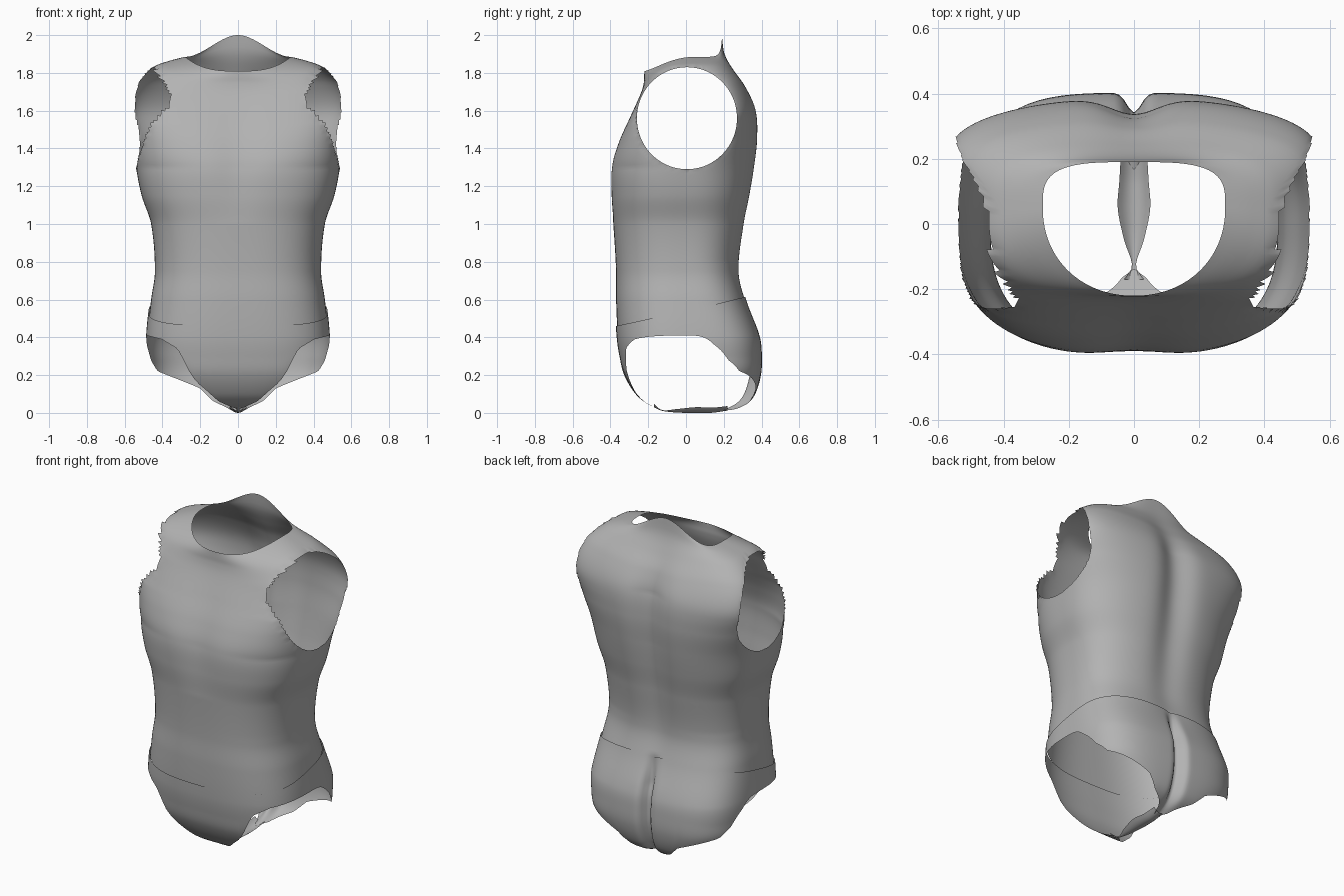
import bpy
import bmesh
import math

if "Cube" in bpy.data.objects:
    bpy.data.objects.remove(bpy.data.objects["Cube"], do_unlink=True)

COLUMNS = 200

# Lower body: height, half width, front y, back y
LOWER = [
    (0.01, 0.18, -0.10, 0.22), (0.02, 0.20, -0.13, 0.26), (0.05, 0.28, -0.20, 0.32),
    (0.1, 0.36, -0.26, 0.36), (0.2, 0.455, -0.32, 0.39), (0.3, 0.475, -0.345, 0.395),
    (0.4, 0.48, -0.36, 0.385), (0.6, 0.46, -0.37, 0.315), (0.75, 0.44, -0.37, 0.285),
    (1.0, 0.46, -0.385, 0.315), (1.15, 0.51, -0.4, 0.345),
]
# Upper body: level, half width, side y, side z, front y, front z, back y, back z
UPPER = [
    (1.3, 0.54, 0.02, 1.3, -0.4, 1.3, 0.37, 1.3),
    (1.45, 0.56, 0.12, 1.45, -0.36, 1.43, 0.385, 1.45),
    (1.6, 0.57, 0.2, 1.6, -0.3, 1.56, 0.375, 1.6),
    (1.72, 0.54, 0.15, 1.74, -0.245, 1.68, 0.32, 1.72),
    (1.8, 0.45, 0.06, 1.83, -0.225, 1.74, 0.25, 1.82),
    (1.86, 0.36, 0.05, 1.865, -0.222, 1.78, 0.205, 1.91),
    (1.9, 0.28, 0.05, 1.885, -0.22, 1.81, 0.19, 2.0),
]
RINGS = [(z, w, 0.0, z, f, z, b, z) for z, w, f, b in LOWER] + UPPER
# Level, squareness of the front half, squareness of the back half
SQUARENESS = [(0.0, 2.9, 3.5), (0.4, 2.9, 3.4), (0.8, 2.7, 2.6), (1.3, 2.7, 2.5),
              (1.55, 4.0, 2.4), (1.72, 4.0, 2.5), (1.9, 2.1, 3.5)]
# Level, depth of the seat cleft, spine groove and chest hollow
GROOVES = [(0.0, 0.06, 0, 0), (0.45, 0.06, 0, 0), (0.62, 0.0, 0.01, 0), (1.0, 0, 0.03, 0),
           (1.3, 0, 0.045, 0.02), (1.6, 0, 0.05, 0.01), (1.8, 0, 0.01, 0), (1.9, 0, 0, 0)]
# Leg opening height from the centre line out to the hip
LEG_FRONT = [(0, 0.02), (0.15, 0.03), (0.33, 0.06), (0.5, 0.16), (0.59, 0.27),
             (0.66, 0.34), (0.83, 0.39), (1, 0.41)]
LEG_BACK = [(0, 0.01), (0.2, 0.015), (0.42, 0.06), (0.5, 0.13), (0.72, 0.18),
            (0.9, 0.22), (0.96, 0.28), (0.99, 0.36), (1, 0.41)]


def linear(keys, u):
    """Values of a key table at u, joined by straight lines."""
    u = min(max(u, keys[0][0]), keys[-1][0])
    for a, b in zip(keys, keys[1:]):
        if u <= b[0]:
            f = (u - a[0]) / (b[0] - a[0])
            return [p + (q - p) * f for p, q in zip(a[1:], b[1:])]


def smooth(keys, u):
    """Values of a key table at u, joined by a smooth curve."""
    u = min(max(u, keys[0][0]), keys[-1][0])
    last = len(keys) - 1
    i = next(k for k in range(last) if u <= keys[k + 1][0])
    a, b = keys[i], keys[i + 1]
    before, after = keys[max(i - 1, 0)], keys[min(i + 2, last)]
    span = b[0] - a[0]
    t = (u - a[0]) / span
    result = []
    for k in range(1, len(a)):
        m0 = (b[k] - before[k]) / (b[0] - before[0]) * span
        m1 = (after[k] - a[k]) / (after[0] - a[0]) * span
        d = b[k] - a[k]
        result.append(a[k] + t * (m0 + t * (3 * d - 2 * m0 - m1 + t * (m0 + m1 - 2 * d))))
    return result


def outline(level, angle):
    """Unit cross-section: sideways and forward/backward share."""
    front, back = linear(SQUARENESS, level)
    sx, cy = math.sin(angle), -math.cos(angle)
    n = front if cy < 0 else back
    r = (abs(sx) ** n + abs(cy) ** n) ** (-1 / n)
    return r * sx, r * cy


def surface(level, angle, swell=0.0):
    """Point on the torso at a level and an angle around it."""
    w, yc, zs, yf, zf, yb, zb = smooth(RINGS, level)
    cleft, spine, chest = linear(GROOVES, level)
    s, c = outline(level, angle)
    x, side = (w + swell) * s, min(abs(s), 1)
    if c < 0:
        y = yc + (yc - yf + swell) * c
        y += chest * math.exp(-(x / 0.12) ** 2)
        z = zs + (zf - zs) * (1 - side ** 3)
    else:
        y = yc + (yb - yc + swell) * c
        y -= spine * math.exp(-(x / 0.1) ** 2) + cleft * math.exp(-(x / 0.03) ** 2)
        rise = 1 - side
        z = zs + (zb - zs) * rise * rise * (3 - 2 * rise)
    return x, y, z


def waist_seam(angle):
    return 0.53 + 0.22 * surface(0.53, angle)[1]


def leg_edge(angle):
    s, c = outline(0.25, angle)
    return linear(LEG_FRONT if c < 0 else LEG_BACK, abs(s))[0]


def loft(rows, closed):
    """Skin a list of equally long point rows."""
    bm = bmesh.new()
    grid = [[bm.verts.new(p) for p in row] for row in rows]
    count = len(grid[0])
    for low, high in zip(grid, grid[1:]):
        for i in range(count if closed else count - 1):
            j = (i + 1) % count
            bm.faces.new((low[i], low[j], high[j], high[i]))
    return bm


def band(bottom, top, steps, swell=0.0):
    angles = [2 * math.pi * i / COLUMNS for i in range(COLUMNS)]
    ends = [(a, bottom(a), top(a)) for a in angles]
    return loft([[surface(lo + (hi - lo) * k / steps, a, swell) for a, lo, hi in ends]
                 for k in range(steps + 1)], True)


def cut_armholes(bm):
    """Open an oval on each side and round off its rim."""
    cy, cz, ry, rz = 0.005, 1.56, 0.265, 0.27

    def reach(p):
        return math.hypot((p.y - cy) / ry, (p.z - cz) / rz)

    inside = [f for f in bm.faces
              if abs(f.calc_center_median().x) > 0.34 and reach(f.calc_center_median()) < 1]
    bmesh.ops.delete(bm, geom=inside, context='FACES')
    for v in bm.verts:
        if v.is_boundary and abs(v.co.x) > 0.3 and 1.2 < v.co.z < 1.87:
            k = reach(v.co)
            v.co.y = cy + (v.co.y - cy) / k
            v.co.z = cz + (v.co.z - cz) / k


def finish(bm, name):
    mesh = bpy.data.meshes.new(name)
    bm.to_mesh(mesh)
    bm.free()
    mesh.materials.append(cloth)
    mesh.shade_smooth()
    obj = bpy.data.objects.new(name, mesh)
    bpy.context.collection.objects.link(obj)
    return obj


cloth = bpy.data.materials.new("plain_grey")
cloth.use_nodes = True
grey = (0.45, 0.45, 0.45, 1)
cloth.diffuse_color = grey
cloth.node_tree.nodes["Principled BSDF"].inputs["Base Color"].default_value = grey

# Bodice from the waist seam to the neckline
bodice = band(waist_seam, lambda a: 1.9, 100)
cut_armholes(bodice)
finish(bodice, "bodice")

# Briefs from the leg openings to just over the seam
finish(band(leg_edge, lambda a: waist_seam(a) + 0.01, 40, 0.007), "briefs")

# Narrow strip between the legs: y, half width, height
STRIP = [(-0.17, 0.03, 0.03), (-0.13, 0.006, 0.012), (-0.05, 0.03, 0.002),
         (0.05, 0.05, 0.0), (0.13, 0.045, 0.0), (0.22, 0.04, 0.012)]
strip_rows = []
for k in range(25):
    y = -0.17 + 0.39 * k / 24
    half, z = smooth(STRIP, y)
    strip_rows.append([(half * i / 4, y, max(z, 0) + 0.6 * half * (i / 4) ** 2)
                       for i in range(4, -5, -1)])
finish(loft(strip_rows, False), "crotch_strip")
